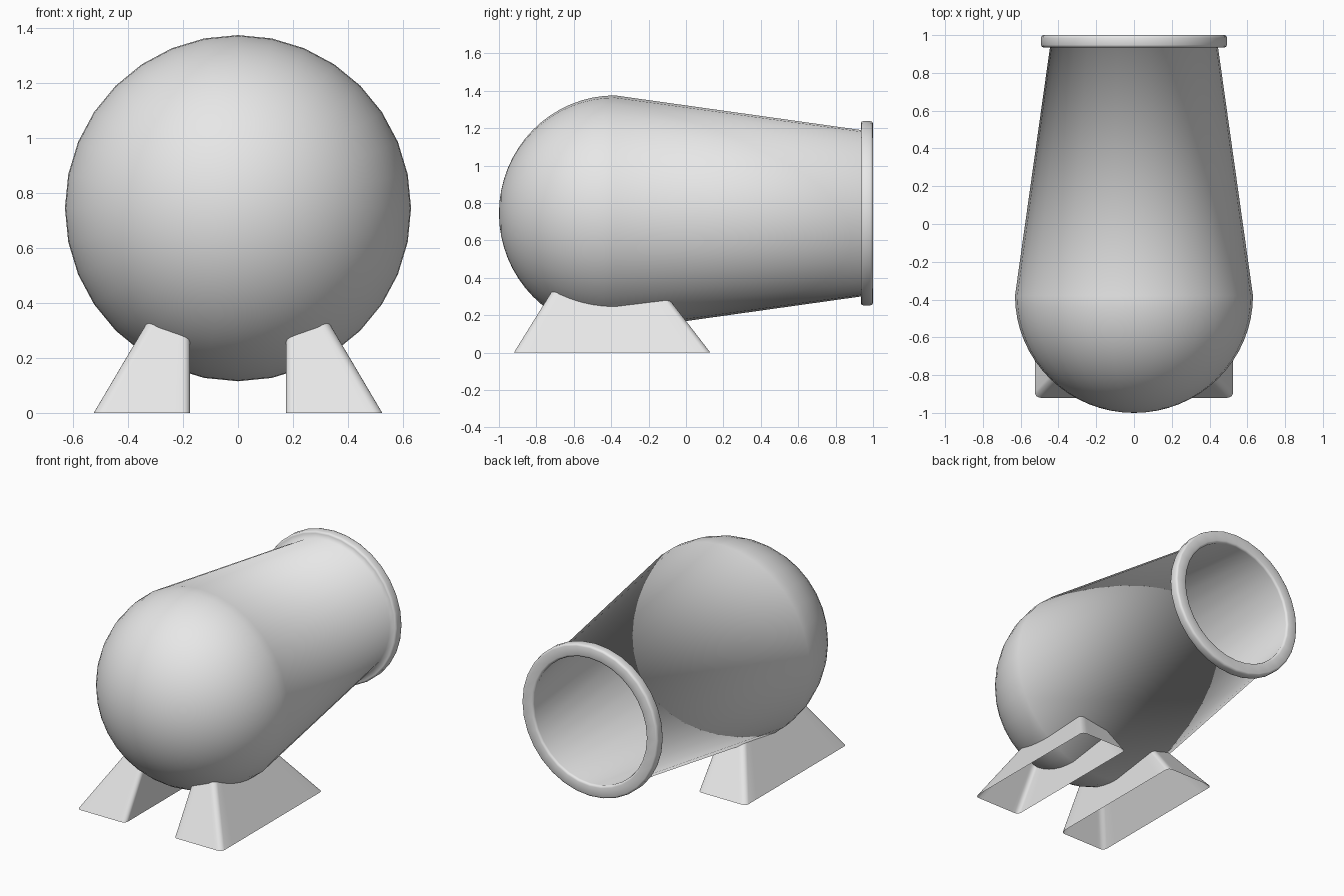
import bpy, bmesh, math
from mathutils import Vector

if "Cube" in bpy.data.objects:
    bpy.data.objects.remove(bpy.data.objects["Cube"])

SIDES = 32
AXIS_Z = 0.745          # height of the barrel axis
BALL_Y, BALL_R = -0.38, 0.63
MUZZLE_Y, MUZZLE_R = 0.935, 0.445

grey = bpy.data.materials.new("plain_grey")
grey.diffuse_color = (0.8, 0.8, 0.8, 1.0)
grey.use_nodes = True
grey.node_tree.nodes["Principled BSDF"].inputs["Base Color"].default_value = grey.diffuse_color


def finish(bm, name):
    me = bpy.data.meshes.new(name)
    bm.to_mesh(me)
    bm.free()
    ob = bpy.data.objects.new(name, me)
    bpy.context.collection.objects.link(ob)
    me.materials.append(grey)
    for p in me.polygons:
        p.use_smooth = True
    return ob


def dome(r_side, r_end, steps):
    """Quarter arc from the pole at the front to the widest ring, as (radius, y)."""
    return [(r_side * math.sin(a), BALL_Y - r_end * math.cos(a))
            for a in (math.pi / 2 * i / steps for i in range(steps + 1))]


# Barrel: rounded breech, tapering tube, rounded muzzle ring and hollow bore
outer = dome(BALL_R, 0.62, 16) + [(MUZZLE_R, MUZZLE_Y)]
lip = [(0.480, 0.935), (0.489, 0.939), (0.4925, 0.948), (0.4925, 0.985),
       (0.489, 0.996), (0.480, 1.0), (0.424, 1.0), (0.414, 0.996), (0.410, 0.985)]
bore = dome(BALL_R - 0.035, 0.585, 12)[::-1]

bm = bmesh.new()
rings = []
for r, y in outer + lip + bore:
    if r < 1e-5:
        rings.append([bm.verts.new((0, y, AXIS_Z))] * SIDES)
    else:
        rings.append([bm.verts.new((r * math.cos(a), y, AXIS_Z + r * math.sin(a)))
                      for a in (2 * math.pi * k / SIDES for k in range(SIDES))])
for a, b in zip(rings, rings[1:]):
    for k in range(SIDES):
        n = (k + 1) % SIDES
        bm.faces.new(list(dict.fromkeys((a[k], a[n], b[n], b[k]))))
bmesh.ops.recalc_face_normals(bm, faces=bm.faces)
finish(bm, "barrel")


# Feet: open tapered walls that rise until they sink into the barrel
def sunk(p, depth=0.015):
    radial = math.hypot(p.x, p.z - AXIS_Z)
    if p.y < BALL_Y:
        return math.hypot(radial, p.y - BALL_Y) < BALL_R - depth
    f = (p.y - BALL_Y) / (MUZZLE_Y - BALL_Y)
    return radial < BALL_R + (MUZZLE_R - BALL_R) * f - depth


def rounded_rect(x0, x1, y0, y1, r, side=12, arc=5):
    """Counter-clockwise outline with rounded corners and divided sides."""
    corners = [(x1 - r, y0 + r, -90), (x1 - r, y1 - r, 0),
               (x0 + r, y1 - r, 90), (x0 + r, y0 + r, 180)]
    arcs = [[Vector((cx + r * math.cos(t), cy + r * math.sin(t), 0))
             for t in (math.radians(a0 + 90 * i / arc) for i in range(arc + 1))]
            for cx, cy, a0 in corners]
    pts = []
    for i, c in enumerate(arcs):
        nxt = arcs[(i + 1) % 4][0]
        pts += c + [c[-1].lerp(nxt, j / side) for j in range(1, side)]
    return pts


TOP_Z = 0.42
base = rounded_rect(0.175, 0.525, -0.92, 0.13, 0.03)
top = rounded_rect(0.175, 0.525 - 0.59 * TOP_Z, -0.92 + 0.62 * TOP_Z,
                   0.13 - 0.77 * TOP_Z, 0.03)

for side, name in ((1, "right_foot"), (-1, "left_foot")):
    bm = bmesh.new()
    low, high = [], []
    for b, t in zip(base, top):
        t = Vector((t.x, t.y, TOP_Z))
        hit = next((b.lerp(t, i / 200) for i in range(201) if sunk(b.lerp(t, i / 200))), t)
        low.append(bm.verts.new((side * b.x, b.y, b.z)))
        high.append(bm.verts.new((side * hit.x, hit.y, hit.z)))
    n = len(low)
    for k in range(n):
        j = (k + 1) % n
        quad = (low[k], low[j], high[j], high[k])
        bm.faces.new(quad if side > 0 else quad[::-1])
    ob = finish(bm, name)
    bpy.ops.object.select_all(action='DESELECT')
    ob.select_set(True)
    bpy.context.view_layer.objects.active = ob
    bpy.ops.object.shade_smooth_by_angle(angle=math.radians(35))
